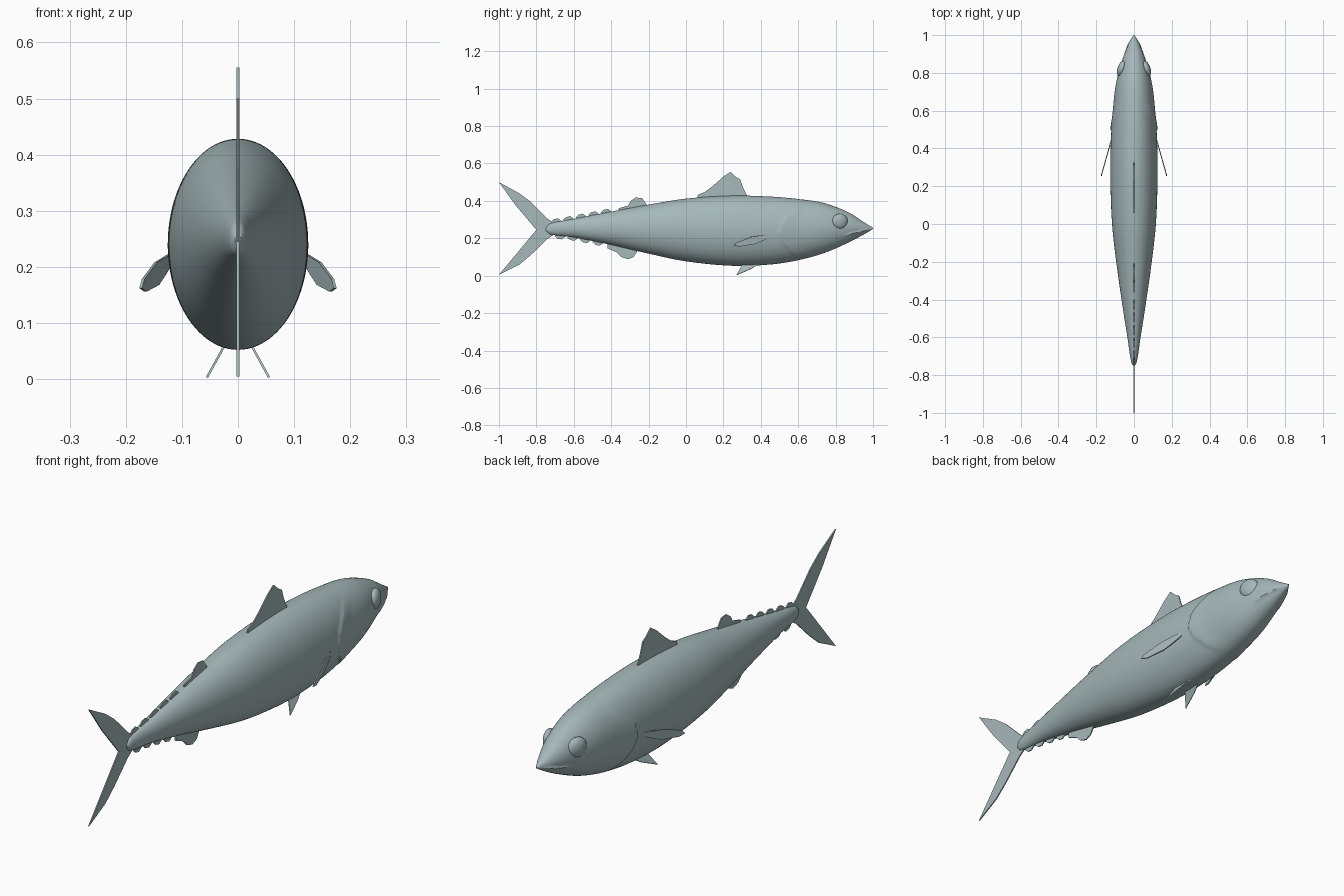
import bpy, bmesh, math
from mathutils import Vector

cube = bpy.data.objects.get("Cube")
if cube:
    bpy.data.objects.remove(cube)

skin = bpy.data.materials.new("silver_blue_skin")
skin.use_nodes = True
colour = (0.38, 0.48, 0.49, 1)
skin.diffuse_color = colour
skin.node_tree.nodes["Principled BSDF"].inputs["Base Color"].default_value = colour


def finish(bm, name, smooth=None):
    bmesh.ops.recalc_face_normals(bm, faces=bm.faces)
    mesh = bpy.data.meshes.new(name)
    bm.to_mesh(mesh)
    bm.free()
    mesh.materials.append(skin)
    obj = bpy.data.objects.new(name, mesh)
    bpy.context.collection.objects.link(obj)
    if smooth:
        bpy.ops.object.select_all(action='DESELECT')
        obj.select_set(True)
        bpy.context.view_layer.objects.active = obj
        bpy.ops.object.shade_smooth_by_angle(angle=math.radians(smooth))
    return obj


# Body stations: y, top z, bottom z, half width
STATIONS = [(-0.75, 0.255, 0.242, 0.005), (-0.73, 0.278, 0.222, 0.015), (-0.6, 0.304, 0.205, 0.035),
            (-0.4, 0.343, 0.165, 0.066), (-0.2, 0.38, 0.118, 0.094), (0, 0.412, 0.077, 0.116),
            (0.25, 0.428, 0.053, 0.125), (0.45, 0.423, 0.06, 0.122), (0.6, 0.41, 0.083, 0.112),
            (0.74, 0.388, 0.122, 0.096), (0.87, 0.338, 0.178, 0.062), (0.95, 0.287, 0.22, 0.03),
            (1, 0.256, 0.25, 0.003)]


def station(y):
    """Smooth interpolation between the body stations."""
    i = max(k for k in range(len(STATIONS) - 1) if STATIONS[k][0] <= y + 1e-9)
    p = [STATIONS[min(max(i + k, 0), len(STATIONS) - 1)] for k in (-1, 0, 1, 2)]
    h = p[2][0] - p[1][0]
    t = (y - p[1][0]) / h
    out = []
    for c in (1, 2, 3):
        m0 = (p[2][c] - p[0][c]) / (p[2][0] - p[0][0]) * h
        m1 = (p[3][c] - p[1][c]) / (p[3][0] - p[1][0]) * h
        a, b = p[1][c], p[2][c]
        out.append(a + m0 * t + (3 * (b - a) - 2 * m0 - m1) * t**2 + (2 * (a - b) + m0 + m1) * t**3)
    return out


def relief(y, z):
    """Gill cover ridge and mouth groove, as a push along the side."""
    push = 0
    gill = y - 0.5 - 5 * (z - 0.235)**2
    if 0 <= gill < 0.08 and abs(z - 0.235) < 0.15:
        push += 0.006 * (1 - gill / 0.08) * (1 - (abs(z - 0.235) / 0.15)**4)
    mouth = z - (0.253 - 0.25 * (1 - y))
    if y > 0.84 and abs(mouth) < 0.008:
        push -= 0.006 * (1 - abs(mouth) / 0.008) * min(1, (y - 0.84) / 0.03) * min(1, (1 - y) / 0.05)
    return push


# Body: lofted oval rings with a point at each end
bm = bmesh.new()
SIDES, RINGS = 96, 200
rings = []
for r in range(RINGS + 1):
    y = -0.75 + 1.75 * r / RINGS
    top, bottom, width = station(y)
    ring = []
    for s in range(SIDES):
        a = 2 * math.pi * s / SIDES
        z = (top + bottom) / 2 + (top - bottom) / 2 * math.sin(a)
        x = width * math.cos(a)
        x += math.copysign(min(1, abs(x) / 0.02) * relief(y, z), x)
        ring.append(bm.verts.new((x, y, z)))
    rings.append(ring)
for a, b in zip(rings, rings[1:]):
    for s in range(SIDES):
        t = (s + 1) % SIDES
        bm.faces.new((a[s], a[t], b[t], b[s]))
bm.faces.new(rings[0])
bm.faces.new(rings[-1])
finish(bm, "body", 50)

# Eyes: flattened domes
for side, label in ((1, "left"), (-1, "right")):
    bm = bmesh.new()
    bmesh.ops.create_uvsphere(bm, u_segments=32, v_segments=16, radius=0.042)
    for v in bm.verts:
        v.co = Vector((v.co.x * 0.55 + 0.065, v.co.y + 0.823, v.co.z + 0.29))
        v.co.x = side * (v.co.x - 0.25 * (v.co.y - 0.823))
    finish(bm, label + "_eye", 60)


def fin(name, points, place=lambda y, z: (0, y, z), thickness=0.005):
    """Thin plate from a side outline; place sets the outline in space."""
    bm = bmesh.new()
    bm.faces.new([bm.verts.new(place(y, z)) for y, z in points])
    obj = finish(bm, name)
    plate = obj.modifiers.new("plate", 'SOLIDIFY')
    plate.thickness = thickness
    plate.offset = 0


# Fins along the middle
fin("tail_fin", [(-0.69, 0.27), (-0.74, 0.305), (-0.78, 0.345), (-0.83, 0.395), (-0.89, 0.44), (-1, 0.5),
                 (-0.91, 0.375), (-0.8, 0.245), (-0.9, 0.125), (-1, 0.005), (-0.89, 0.06),
                 (-0.83, 0.11), (-0.78, 0.158), (-0.74, 0.197), (-0.69, 0.23)])
fin("front_dorsal_fin", [(0.06, 0.40), (0.063, 0.432), (0.1, 0.447), (0.14, 0.477), (0.2, 0.53), (0.237, 0.555),
                         (0.265, 0.53), (0.29, 0.515), (0.305, 0.47), (0.325, 0.43), (0.325, 0.40)])
fin("rear_dorsal_fin", [(-0.36, 0.33), (-0.362, 0.36), (-0.31, 0.375), (-0.295, 0.4), (-0.27, 0.418),
                        (-0.235, 0.415), (-0.21, 0.38), (-0.21, 0.35)])
fin("anal_fin", [(-0.42, 0.18), (-0.42, 0.146), (-0.37, 0.125), (-0.345, 0.1), (-0.31, 0.088),
                 (-0.28, 0.1), (-0.26, 0.132), (-0.26, 0.16)])

# Finlets: rows of small leaves running to the tail
for i in range(5):
    for edge, sign, start, label in ((0, 1, -0.40, "upper"), (1, -1, -0.445, "lower")):
        y0 = start - 0.067 * i
        if y0 > -0.69:
            shape = ((0, -0.015), (0, 0.002), (-0.018, 0.018), (-0.04, 0.017), (-0.055, 0.006), (-0.045, -0.015))
            fin(f"{label}_finlet_{i + 1}",
                [(y0 + dy, station(max(y0 + dy, -0.73))[edge] + sign * dz) for dy, dz in shape])

# Paired fins
for side, label in ((1, "left"), (-1, "right")):
    fin(label + "_pectoral_fin",
        [(0.48, 0.222), (0.455, 0.226), (0.35, 0.208), (0.27, 0.178), (0.255, 0.162), (0.285, 0.156),
         (0.365, 0.168), (0.41, 0.187), (0.45, 0.207)],
        lambda y, z: (side * (0.116 + 0.28 * (0.46 - y)), y, z))
    fin(label + "_pelvic_fin",
        [(0.40, 0.08), (0.39, 0.062), (0.35, 0.038), (0.305, 0.018), (0.27, 0.003), (0.29, 0.04), (0.31, 0.075)],
        lambda y, z: (side * (0.057 - 0.55 * z), y, z), 0.004)
